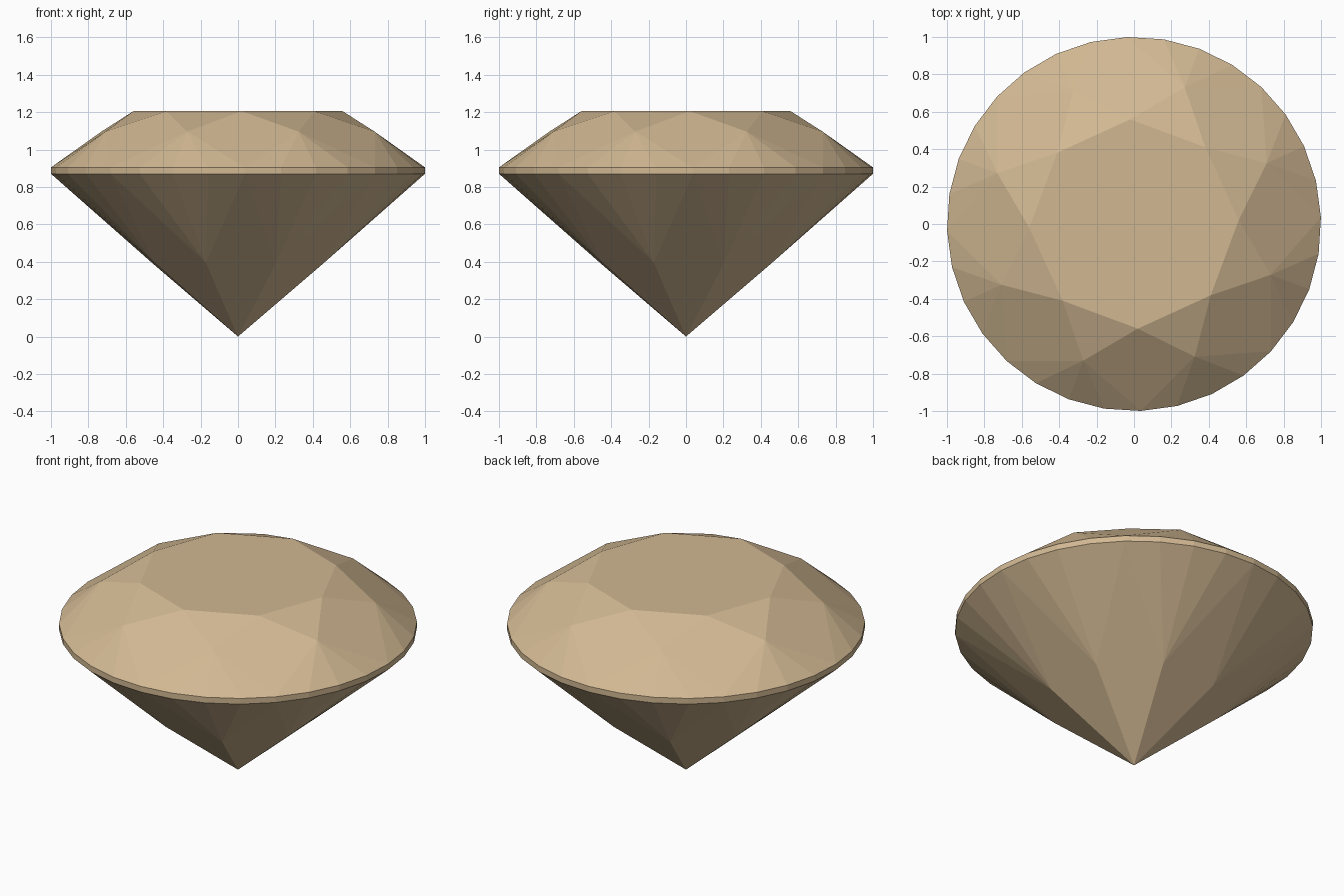
import bpy, bmesh, math

if "Cube" in bpy.data.objects:
    bpy.data.objects.remove(bpy.data.objects["Cube"])

TURN = math.radians(2.1)      # slight twist of the stone
Z_BOTTOM, Z_TOP, Z_TABLE = 0.87, 0.905, 1.205
R_TABLE, R_CROWN, R_PAV = 0.56, 0.78, 0.49
C = math.cos(math.pi / 8)

# heights that keep the kite facets flat
z_crown = Z_TABLE + (Z_TOP - Z_TABLE) * (R_CROWN * C - R_TABLE) / (1 - R_TABLE)
z_pav = Z_BOTTOM * R_PAV * C

bm = bmesh.new()


def ring(count, radius, z, shift=0.0):
    step = 2 * math.pi / count
    return [bm.verts.new((radius * math.cos(TURN + (i + shift) * step),
                          radius * math.sin(TURN + (i + shift) * step), z))
            for i in range(count)]


table = ring(8, R_TABLE, Z_TABLE)
crown = ring(8, R_CROWN, z_crown, 0.5)
top = ring(32, 1.0, Z_TOP)
bottom = ring(32, 1.0, Z_BOTTOM)
pav = ring(8, R_PAV, z_pav, 0.5)
culet = bm.verts.new((0, 0, 0))

# table
bm.faces.new(table)

for i in range(8):
    # crown star and kite facets
    bm.faces.new((table[i], crown[i], table[(i + 1) % 8]))
    bm.faces.new((table[i], crown[i - 1], top[4 * i], crown[i]))
    # pavilion kite facets
    bm.faces.new((culet, pav[i], bottom[4 * i], pav[i - 1]))
    # girdle-half facets, above and below
    for j in range(4 * i, 4 * i + 4):
        k = (j + 1) % 32
        bm.faces.new((crown[i], top[j], top[k]))
        bm.faces.new((pav[i], bottom[k], bottom[j]))

# girdle band
for j in range(32):
    k = (j + 1) % 32
    bm.faces.new((bottom[j], bottom[k], top[k], top[j]))

bmesh.ops.recalc_face_normals(bm, faces=bm.faces[:])
mesh = bpy.data.meshes.new("cut_gem")
bm.to_mesh(mesh)
bm.free()

gem = bpy.data.objects.new("cut_gem", mesh)
bpy.context.collection.objects.link(gem)

mat = bpy.data.materials.new("warm_tan")
mat.diffuse_color = (0.64, 0.48, 0.29, 1)
mat.use_nodes = True
mat.node_tree.nodes["Principled BSDF"].inputs["Base Color"].default_value = mat.diffuse_color
mesh.materials.append(mat)
